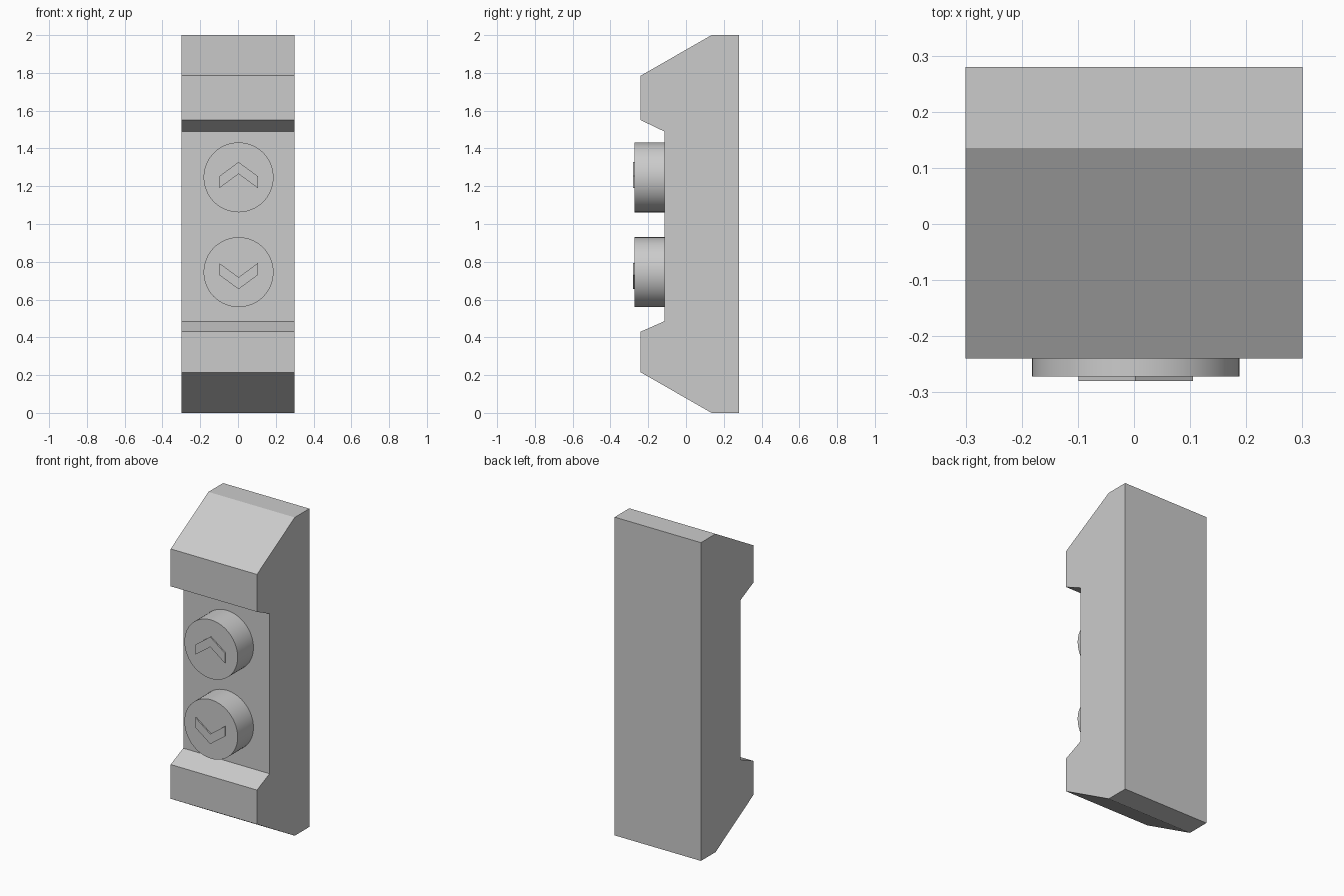
import bpy
import bmesh
from mathutils import Vector

cube = bpy.data.objects.get("Cube")
if cube:
    bpy.data.objects.remove(cube, do_unlink=True)

GREY = (0.6, 0.6, 0.6, 1.0)
grey = bpy.data.materials.new("light_grey")
grey.use_nodes = True
grey.diffuse_color = GREY
grey.node_tree.nodes["Principled BSDF"].inputs["Base Color"].default_value = GREY


def finish(name, bm):
    bmesh.ops.recalc_face_normals(bm, faces=bm.faces[:])
    mesh = bpy.data.meshes.new(name)
    bm.to_mesh(mesh)
    bm.free()
    mesh.materials.append(grey)
    obj = bpy.data.objects.new(name, mesh)
    bpy.context.collection.objects.link(obj)
    return obj


def prism(name, points, offset):
    """Extrude a closed outline along an offset."""
    bm = bmesh.new()
    face = bm.faces.new([bm.verts.new(p) for p in points])
    extruded = bmesh.ops.extrude_face_region(bm, geom=[face])["geom"]
    verts = [g for g in extruded if isinstance(g, bmesh.types.BMVert)]
    bmesh.ops.translate(bm, verts=verts, vec=Vector(offset))
    return finish(name, bm)


# Housing: side profile, symmetric top and bottom
half = [(0.28, 0), (0.135, 0), (-0.24, 0.215), (-0.24, 0.43), (-0.115, 0.485)]
top = [(y, 2 - z) for y, z in reversed(half)]
top[0], top[1] = (-0.115, 1.49), (-0.24, 1.55)
prism("housing", [(-0.3, y, z) for y, z in half + top], (0.6, 0, 0))

# Round buttons, each with a raised arrow
CX, RADIUS, FRONT, PANEL = 0.003, 0.185, -0.272, -0.115
chevron = [(-0.102, -0.03), (0, 0.045), (0.102, -0.03),
           (0.102, 0.03), (0, 0.11), (-0.102, 0.03)]
chevron = [(-0.102, -0.035), (0, 0.04), (0.102, -0.035),
           (0.102, 0.028), (0, 0.103), (-0.102, 0.028)]
for label, cz, az, sign in (("up", 1.247, 1.225, 1), ("down", 0.745, 0.758, -1)):
    bpy.ops.mesh.primitive_cylinder_add(
        vertices=64, radius=RADIUS, depth=PANEL - FRONT,
        location=(CX, (PANEL + FRONT) / 2, cz), rotation=(1.5708, 0, 0))
    button = bpy.context.object
    button.name = label + "_button"
    button.data.materials.append(grey)
    bpy.ops.object.shade_smooth_by_angle()
    prism(label + "_arrow",
          [(CX + x, FRONT, az + sign * z) for x, z in chevron], (0, -0.008, 0))
